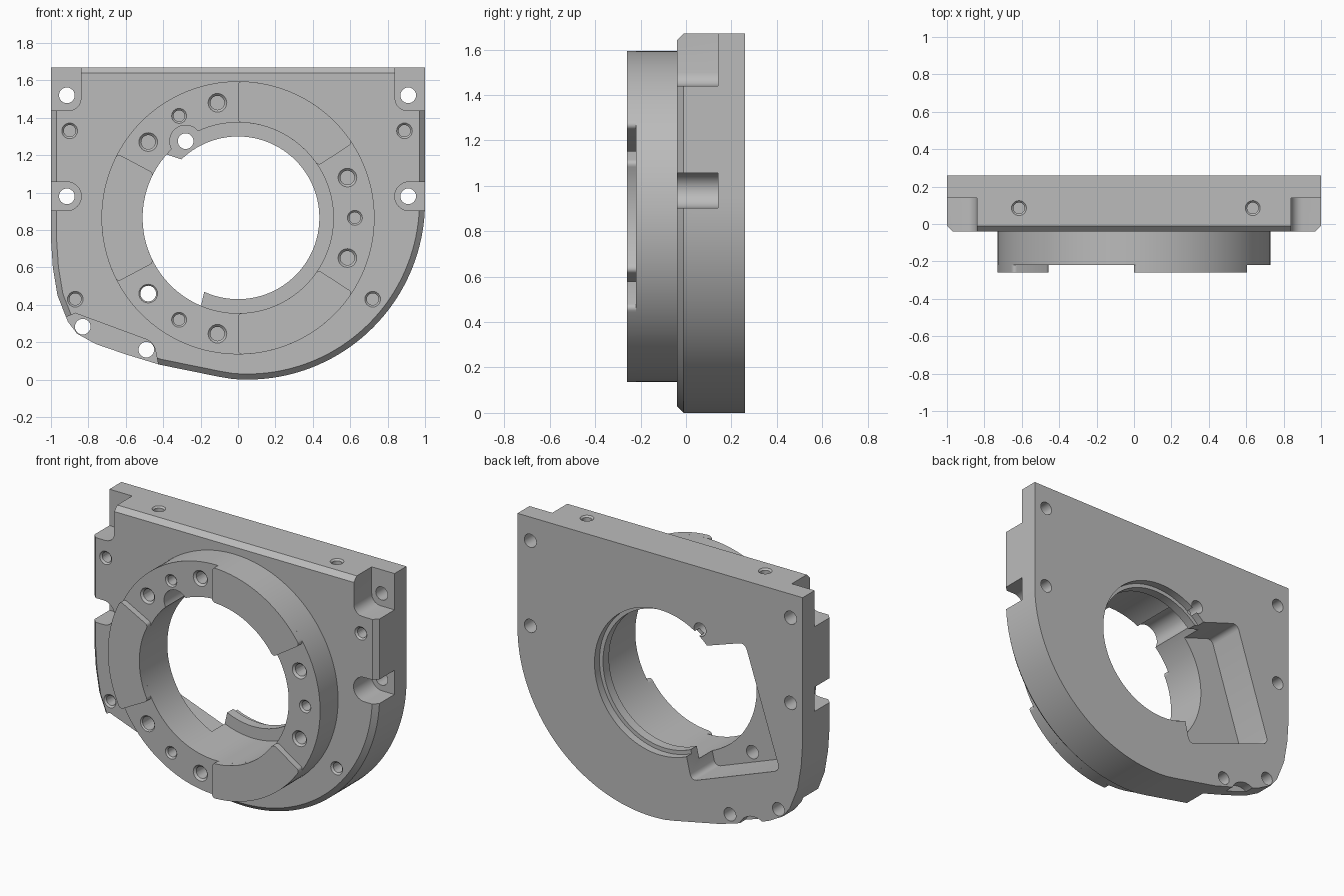
import bpy, bmesh, math
from mathutils import Matrix, Vector

cube = bpy.data.objects.get("Cube")
if cube:
    bpy.data.objects.remove(cube, do_unlink=True)

CZ = 0.865            # height of the bore axis
FRONT, BACK = -0.04, 0.26
COLLAR = -0.22        # front face of the collar
FLOOR = 0.14          # depth of the edge recesses

grey = bpy.data.materials.new("machined_grey")
grey.use_nodes = True
grey.diffuse_color = (0.5, 0.5, 0.5, 1)
grey.node_tree.nodes["Principled BSDF"].inputs["Base Color"].default_value = (0.5, 0.5, 0.5, 1)


def arc(cx, cz, r, a0, a1, n):
    """Points on an arc, in degrees."""
    angles = [math.radians(a0 + (a1 - a0) * i / n) for i in range(n + 1)]
    return [(cx + r * math.cos(a), cz + r * math.sin(a)) for a in angles]


def add_prism(bm, pts, y0, y1, corner=0.0):
    """Extrude an (x, z) outline from y0 to y1, optionally rounding its corners."""
    front = [bm.verts.new((x, y0, z)) for x, z in pts]
    back = [bm.verts.new((x, y1, z)) for x, z in pts]
    n = len(pts)
    faces = [bm.faces.new(front), bm.faces.new(back[::-1])]
    for i in range(n):
        j = (i + 1) % n
        faces.append(bm.faces.new((front[i], back[i], back[j], front[j])))
    bmesh.ops.recalc_face_normals(bm, faces=faces)
    if corner:
        edges = []
        for i in range(n):
            a = Vector(pts[i]) - Vector(pts[i - 1])
            b = Vector(pts[(i + 1) % n]) - Vector(pts[i])
            if a.angle(b) > 0.8:
                edges.append(bm.edges.get((front[i], back[i])))
        bmesh.ops.bevel(bm, geom=edges, offset=corner, segments=5, profile=0.5, affect='EDGES')


def add_cyl(bm, x, z, r, y0, y1, r_end=None, n=24):
    """Cylinder or cone along y."""
    m = Matrix.Translation((x, (y0 + y1) / 2, z)) @ Matrix.Rotation(-math.pi / 2, 4, 'X')
    bmesh.ops.create_cone(bm, cap_ends=True, segments=n, radius1=r,
                          radius2=r if r_end is None else r_end, depth=y1 - y0, matrix=m)


def make(name, bm):
    bmesh.ops.recalc_face_normals(bm, faces=bm.faces)
    me = bpy.data.meshes.new(name)
    bm.to_mesh(me)
    bm.free()
    me.materials.append(grey)
    ob = bpy.data.objects.new(name, me)
    bpy.context.collection.objects.link(ob)
    return ob


def activate(ob):
    bpy.ops.object.select_all(action='DESELECT')
    ob.select_set(True)
    bpy.context.view_layer.objects.active = ob


def combine(target, bm, operation='DIFFERENCE'):
    tool = make("cutter", bm)
    tool.hide_render = True
    mod = target.modifiers.new("cut", 'BOOLEAN')
    mod.operation, mod.solver, mod.object = operation, 'EXACT', tool
    activate(target)
    bpy.ops.object.modifier_apply(modifier=mod.name)
    bpy.data.objects.remove(tool, do_unlink=True)


def cut_cyl(target, x, z, r, y0, y1, n=96):
    bm = bmesh.new()
    add_cyl(bm, x, z, r, y0, y1, n=n)
    combine(target, bm)


# Plate: flat top, round lower side, chamfered front edge
outline = [(-1, 1.67), (-1, 0.75), (-0.99, 0.6), (-0.965, 0.45), (-0.91, 0.31),
           (-0.86, 0.245), (-0.76, 0.19), (-0.6, 0.135), (-0.42, 0.08), (-0.1, 0.015)]
outline += arc(0.05, 0.95, 0.95, -95, 0, 40) + [(1, 1.67)]
bm = bmesh.new()
add_prism(bm, outline, FRONT + 0.03, BACK)
bm.faces.ensure_lookup_table()
bm.normal_update()
face = min(bm.faces, key=lambda f: f.calc_center_median().y)
bmesh.ops.inset_region(bm, faces=[face], thickness=0.03, depth=0.03, use_even_offset=True)
housing = make("housing", bm)

# Collar around the bore
bm = bmesh.new()
add_cyl(bm, 0, CZ, 0.73, COLLAR, 0.05, n=128)
combine(housing, bm, 'UNION')

# Stepped bore
cut_cyl(housing, 0, CZ, 0.51, -0.5, 0.15, 128)
cut_cyl(housing, 0, CZ, 0.435, -0.5, 0.5)
cut_cyl(housing, 0, CZ, 0.46, 0.21, 0.5)

# Edge recesses: top corners, side slots and the lower flange
bm = bmesh.new()
for s in (-1, 1):
    add_prism(bm, [(s * x, z) for x, z in ((0.84, 1.44), (1.3, 1.44), (1.3, 1.9), (0.84, 1.9))],
              -0.3, FLOOR, 0.06)
    slot = arc(0.915, 0.98, 0.077, 90, 270, 16) + [(1.3, 0.903), (1.3, 1.057)]
    add_prism(bm, [(s * x, z) for x, z in slot], -0.3, FLOOR)
add_prism(bm, [(-1.1, 0.26), (-0.87, 0.355), (-0.45, 0.2), (-0.39, -0.1), (-1.1, -0.1)],
          -0.3, FLOOR, 0.04)
combine(housing, bm)

# Rear pocket opening into the bore, and a small relief at the rear lower edge
bm = bmesh.new()
add_prism(bm, [(-0.1, 1.11), (-0.595, 1.275), (-0.84, 0.53), (-0.22, 0.3), (-0.15, 0.6)],
          0.02, 0.5, 0.04)
add_cyl(bm, -0.66, 0.08, 0.11, 0.2, 0.5)
combine(housing, bm)

# Scallop in the collar wall
bm = bmesh.new()
scallop = arc(-0.28, 1.275, 0.085, 30, 215, 20) + [(-0.3, 1.1), (-0.15, 1.25)]
add_prism(bm, scallop, -0.5, 0.15)
combine(housing, bm)

# Through holes
bm = bmesh.new()
for x, z in ((-0.915, 1.52), (0.91, 1.52), (-0.915, 0.98), (0.91, 0.98), (-0.83, 0.283),
             (-0.49, 0.16), (-0.48, 0.46), (-0.28, 1.275)):
    add_cyl(bm, x, z, 0.042, -0.5, 0.5)
combine(housing, bm)

# Countersunk blind holes on the collar, the plate and the top edge
blind = [(x, z, 0.05, COLLAR) for x, z in ((-0.48, 1.27), (-0.11, 1.48), (0.585, 1.08),
                                           (0.585, 0.65), (-0.11, 0.245))]
blind += [(x, z, 0.04, COLLAR) for x, z in ((-0.315, 1.41), (0.625, CZ), (-0.315, 0.32))]
blind += [(x, z, 0.042, FRONT) for x, z in ((-0.9, 1.33), (0.89, 1.33), (-0.87, 0.43), (0.72, 0.43))]
drills, sinks = bmesh.new(), bmesh.new()
for x, z, r, y in blind:
    add_cyl(drills, x, z, r * 0.75, y - 0.03, y + 0.13)
    add_cyl(sinks, x, z, r + 0.02, y - 0.02, y + 0.02, r - 0.02)
add_cyl(sinks, -0.48, 0.46, 0.07, COLLAR - 0.02, COLLAR + 0.02, 0.03)
for x in (-0.615, 0.635):
    bmesh.ops.create_cone(drills, cap_ends=True, segments=24, radius1=0.03, radius2=0.03,
                          depth=0.3, matrix=Matrix.Translation((x, 0.085, 1.67)))
    bmesh.ops.create_cone(sinks, cap_ends=True, segments=24, radius1=0.02, radius2=0.06,
                          depth=0.04, matrix=Matrix.Translation((x, 0.085, 1.67)))
combine(housing, drills)
combine(housing, sinks)

# Raised contact pads on the collar
parts = [housing]
for name, a0, a1 in (("upper_pad", 33, 90), ("lower_pad", -90, -33), ("side_pad", 152, 208)):
    bm = bmesh.new()
    add_prism(bm, arc(0, CZ, 0.73, a0, a1, 24) + arc(0, CZ, 0.51, a1, a0, 24),
              -0.26, COLLAR)
    corners = [e for e in bm.edges if abs(e.verts[0].co.y - e.verts[1].co.y) > 0.02
               and e.calc_face_angle(0) > 0.8]
    # Round the four corners within the first arc segments
    bmesh.ops.bevel(bm, geom=corners, offset=0.025, segments=5, profile=0.5, affect='EDGES',
                    clamp_overlap=True)
    parts.append(make(name, bm))

# Smooth round walls, keep machined edges sharp
for ob in parts:
    activate(ob)
    bpy.ops.object.shade_smooth_by_angle(angle=math.radians(25))
